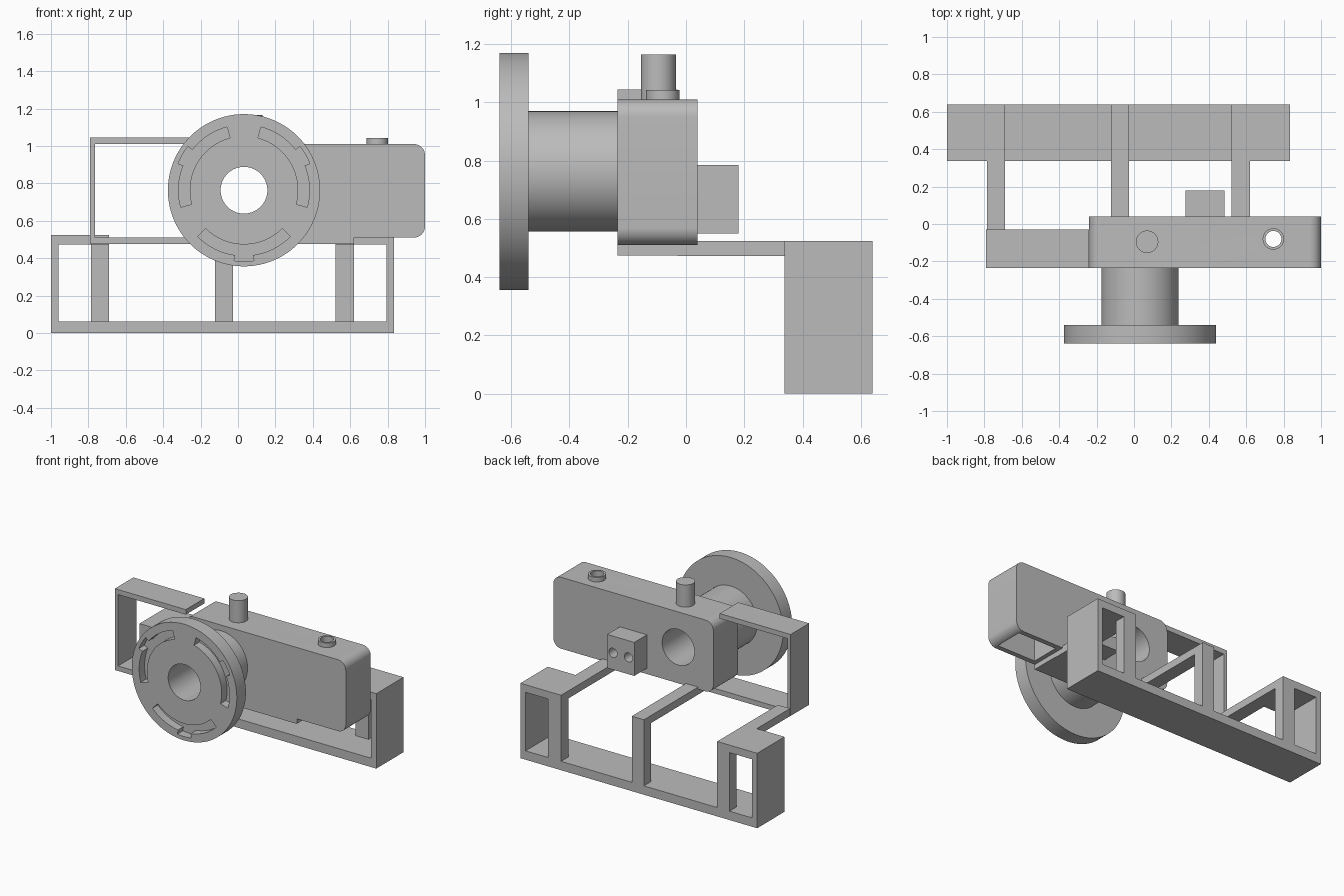
import bpy, bmesh, math
from mathutils import Vector

cube = bpy.data.objects.get("Cube")
if cube:
    bpy.data.objects.remove(cube, do_unlink=True)

grey = bpy.data.materials.new("plain grey")
grey.use_nodes = True
COLOUR = (0.5, 0.5, 0.5, 1)
grey.diffuse_color = COLOUR
grey.node_tree.nodes["Principled BSDF"].inputs["Base Color"].default_value = COLOUR

LENS = (0.032, 0.763)   # lens axis, x and z
FRONT, BACK = -0.235, 0.04


def prism(name, outline, start, end, axis="Y"):
    """Extrude a closed 2D outline along y (outline in x, z) or z (outline in x, y)."""
    def place(p, d):
        return Vector((p[0], d, p[1])) if axis == "Y" else Vector((p[0], p[1], d))
    bm = bmesh.new()
    face = bm.faces.new([bm.verts.new(place(p, start)) for p in outline])
    out = bmesh.ops.extrude_face_region(bm, geom=[face])
    moved = [g for g in out["geom"] if isinstance(g, bmesh.types.BMVert)]
    bmesh.ops.translate(bm, verts=moved, vec=place((0, 0), end - start))
    bmesh.ops.recalc_face_normals(bm, faces=bm.faces)
    mesh = bpy.data.meshes.new(name)
    bm.to_mesh(mesh)
    bm.free()
    mesh.materials.append(grey)
    obj = bpy.data.objects.new(name, mesh)
    bpy.context.collection.objects.link(obj)
    return obj


def box(name, x0, x1, y0, y1, z0, z1):
    return prism(name, [(x0, z0), (x1, z0), (x1, z1), (x0, z1)], y0, y1)


def arc(centre, radius, a0, a1, steps):
    return [(centre[0] + radius * math.cos(math.radians(a0 + (a1 - a0) * i / steps)),
             centre[1] + radius * math.sin(math.radians(a0 + (a1 - a0) * i / steps)))
            for i in range(steps + 1)]


def cylinder(name, centre, radius, start, end, axis="Y", sides=64):
    return prism(name, arc(centre, radius, 0, 360, sides)[:-1], start, end, axis)


def band(name, r0, r1, a0, a1, start, end):
    """Part of a ring around the lens axis."""
    outline = arc(LENS, r1, a0, a1, 24) + arc(LENS, r0, a1, a0, 24)
    return prism(name, outline, start, end)


def cut(obj, cutters):
    for c in cutters:
        c.hide_render = True
        mod = obj.modifiers.new("cut", "BOOLEAN")
        mod.operation, mod.solver, mod.object = "DIFFERENCE", "EXACT", c
    bpy.context.view_layer.update()
    graph = bpy.context.evaluated_depsgraph_get()
    mesh = bpy.data.meshes.new_from_object(obj.evaluated_get(graph))
    obj.modifiers.clear()
    obj.data = mesh
    for c in cutters:
        bpy.data.objects.remove(c, do_unlink=True)


def smooth(*objs):
    bpy.ops.object.select_all(action="DESELECT")
    for o in objs:
        o.select_set(True)
    bpy.context.view_layer.objects.active = objs[0]
    bpy.ops.object.shade_smooth_by_angle(angle=math.radians(30))


def bore():
    return cylinder("bore_cutter", LENS, 0.125, -0.9, 0.5)


# Camera body: rounded slab, bored for the lens, hollow grip open below
R = 0.06
X0, X1, Z0, Z1 = -0.24, 1.0, 0.51, 1.01
corners = [(X1 - R, Z1 - R, 0), (X0 + R, Z1 - R, 90),
           (X0 + R, Z0 + R, 180), (X1 - R, Z0 + R, 270)]
outline = [p for x, z, a in corners for p in arc((x, z), R, a, a + 90, 10)]
body = prism("camera_body", outline, FRONT, BACK)
RING = (0.745, -0.08)
cut(body, [bore(),
           box("grip_cutter", 0.65, 0.95, -0.2, 0.005, 0.4, 0.97),
           cylinder("button_cutter", RING, 0.043, 0.9, 1.2, "Z", 32)])

# Lens barrel and front flange with three stepped arc slots
barrel = cylinder("lens_barrel", LENS, 0.207, -0.54, FRONT)
cut(barrel, [bore()])
flange = cylinder("lens_flange", LENS, 0.407, -0.64, -0.54, sides=96)
slots = [bore()]
for mid in (30, 150, 270):
    slots.append(band("slot_cutter", 0.29, 0.35, mid - 45, mid + 45, -0.7, -0.58))
    slots.append(band("notch_cutter", 0.34, 0.38, mid - 8, mid + 8, -0.7, -0.58))
cut(flange, slots)

# Top controls
pin = cylinder("top_pin", (0.07, -0.095), 0.06, 1.0, 1.165, "Z", 48)
ring = cylinder("button_ring", RING, 0.057, 1.01, 1.042, "Z", 48)
cut(ring, [cylinder("ring_cutter", RING, 0.043, 0.9, 1.2, "Z", 32)])

# Rear eyepiece block with two blind holes
eyepiece = box("eyepiece_block", 0.275, 0.485, BACK, 0.18, 0.55, 0.785)
cut(eyepiece, [cylinder("eye_cutter", (x, 0.668), 0.032, 0.1, 0.3, sides=24)
               for x in (0.32, 0.44)])
smooth(body, barrel, flange, pin, ring, eyepiece)

# Side loop and tray under the body
box("tray", -0.79, 0.62, FRONT, -0.03, 0.475, 0.51)
box("loop_side", -0.79, -0.765, FRONT, -0.03, 0.51, 1.01)
box("loop_top", -0.79, -0.24, FRONT, -0.03, 1.01, 1.045)

# Rear stand: base, end walls, top plates
Y0, Y1, TOP = 0.338, 0.64, 0.525
box("stand_base", -1.0, 0.835, Y0, Y1, 0, 0.062)
box("stand_wall_right", -1.0, -0.96, Y0, Y1, 0.062, TOP)
box("stand_wall_left", 0.795, 0.835, Y0, Y1, 0.062, TOP)
box("stand_top_right", -0.96, -0.785, Y0, Y1, 0.472, TOP)
box("stand_top_left", 0.62, 0.795, Y0, Y1, 0.472, TOP)

# Posts with arms reaching forward to the tray
for side, x0, x1 in (("right", -0.785, -0.69), ("middle", -0.122, -0.028),
                     ("left", 0.52, 0.62)):
    box("post_" + side, x0, x1, Y1 - 0.08, Y1, 0.062, 0.472)
    box("arm_" + side, x0, x1, -0.03, Y1, 0.472, TOP)
